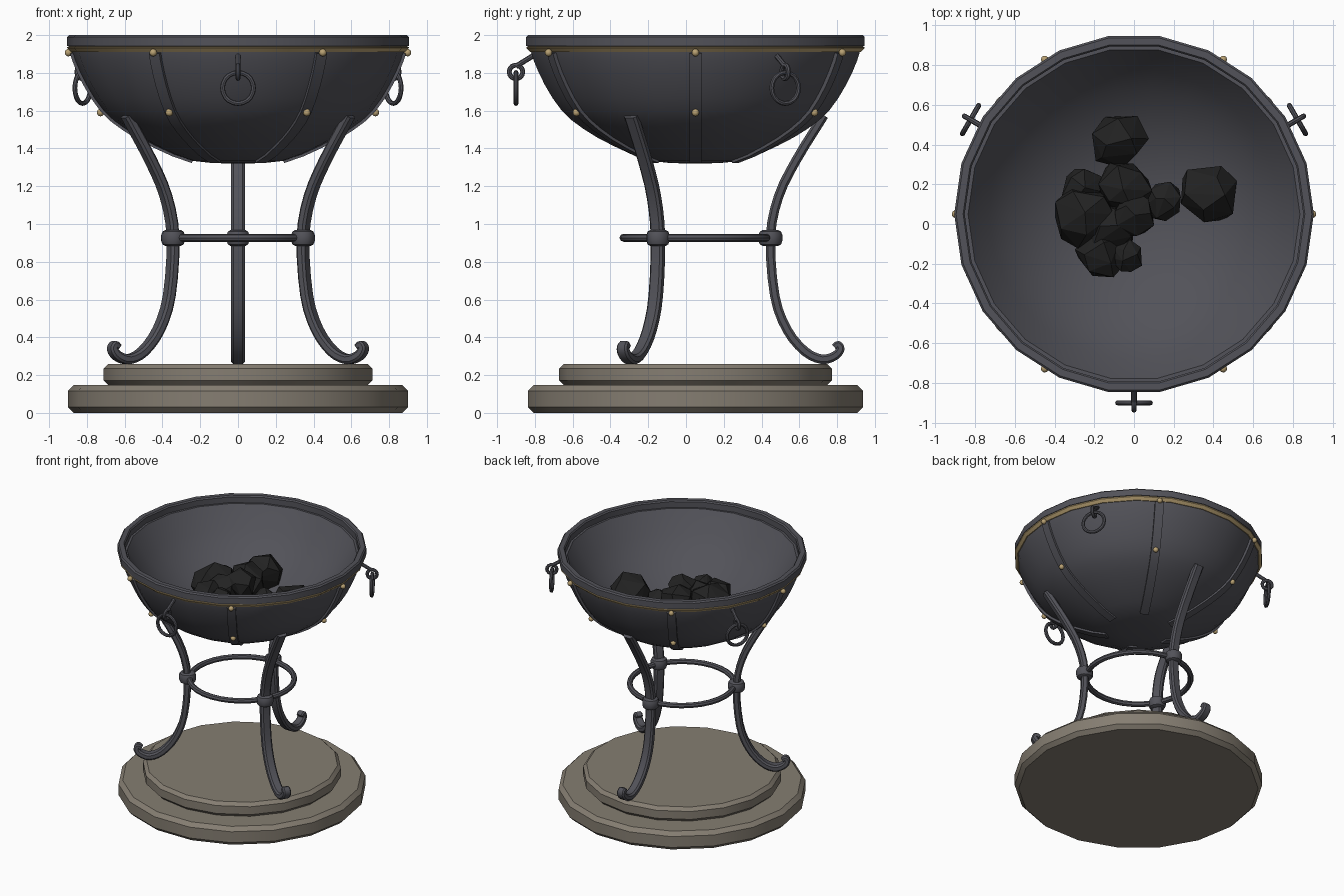
import bpy, bmesh, math, random
from mathutils import Matrix, Vector

random.seed(4)
if "Cube" in bpy.data.objects:
    bpy.data.objects.remove(bpy.data.objects["Cube"])

AXIS = Vector((0, 0.05, 0))   # the vertical axis of the brazier


def material(name, rgb):
    m = bpy.data.materials.new(name)
    m.use_nodes = True
    m.diffuse_color = (*rgb, 1)
    m.node_tree.nodes["Principled BSDF"].inputs["Base Color"].default_value = (*rgb, 1)
    return m


IRON = material("dark_iron", (0.085, 0.085, 0.1))
STONE = material("stone", (0.235, 0.207, 0.167))
BRASS = material("brass", (0.48, 0.355, 0.17))
COAL = material("coal", (0.016, 0.016, 0.016))


def finish(bm, name, mat, angle=0, smooth=35):
    """Turn a bmesh into an object, spun about the brazier's axis."""
    bmesh.ops.recalc_face_normals(bm, faces=bm.faces)
    bm.transform(Matrix.Translation(AXIS) @ Matrix.Rotation(math.radians(angle), 4, "Z"))
    me = bpy.data.meshes.new(name)
    bm.to_mesh(me)
    bm.free()
    me.materials.append(mat)
    ob = bpy.data.objects.new(name, me)
    bpy.context.collection.objects.link(ob)
    if smooth:
        bpy.ops.object.select_all(action="DESELECT")
        ob.select_set(True)
        bpy.context.view_layer.objects.active = ob
        bpy.ops.object.shade_smooth_by_angle(angle=math.radians(smooth))
    return ob


def bridge(bm, rings, closed=False):
    """Join successive vertex rings with quads."""
    pairs = list(zip(rings, rings[1:])) + ([(rings[-1], rings[0])] if closed else [])
    for a, b in pairs:
        for i in range(len(a)):
            j = (i + 1) % len(a)
            bm.faces.new((a[i], a[j], b[j], b[i]))
    if not closed:
        bm.faces.new(rings[0])
        bm.faces.new(rings[-1])


def lathe(profile, sides, closed=False):
    """Revolve (radius, height) points; an open profile is capped."""
    bm = bmesh.new()
    rings = []
    for r, z in profile:
        rings.append([bm.verts.new((r * math.cos(t), r * math.sin(t), z))
                      for t in (math.tau * i / sides for i in range(sides))])
    bridge(bm, rings, closed)
    return bm


def spline(pts, steps=3):
    """Catmull-Rom points through a planar path."""
    p = [Vector(q) for q in pts]
    p = [2 * p[0] - p[1]] + p + [2 * p[-1] - p[-2]]
    out = []
    for a, b, c, d in zip(p, p[1:], p[2:], p[3:]):
        for k in range(steps):
            t = k / steps
            out.append(0.5 * (2 * b + (c - a) * t + (2 * a - 5 * b + 4 * c - d) * t * t
                              + (3 * b - a - 3 * c + d) * t ** 3))
    return out + [p[-2]]


def sweep(path, section, taper=0):
    """Sweep a (sideways, normal) section in the x-z plane, thinning the last third."""
    bm = bmesh.new()
    rings = []
    for i, p in enumerate(path):
        d = (path[min(i + 1, len(path) - 1)] - path[max(i - 1, 0)]).normalized()
        f = 1 - taper * max(0, 3 * i / (len(path) - 1) - 2)
        rings.append([bm.verts.new((p.x + d.y * n * f, s * f, p.y - d.x * n * f))
                      for s, n in section])
    bridge(bm, rings)
    return bm


def circle(radius, sides, x=0):
    return [(x + radius * math.cos(math.tau * i / sides), radius * math.sin(math.tau * i / sides))
            for i in range(sides)]


def torus(major, minor, matrix, sides=24):
    bm = lathe(circle(minor, 8, major), sides, closed=True)
    bm.transform(matrix)
    return bm


def ball(x, z, radius):
    bm = bmesh.new()
    bmesh.ops.create_uvsphere(bm, u_segments=10, v_segments=7, radius=radius)
    bm.transform(Matrix.Translation((x, 0, z)))
    return bm


def tier(r, z0, z1, c):
    return lathe([(r - c, z0), (r, z0 + c), (r, z1 - c), (r - c, z1)], 18)


# Stepped stone plinth
finish(tier(0.90, 0, 0.147, 0.03), "lower_plinth", STONE)
finish(tier(0.722, 0.147, 0.26, 0.025), "upper_plinth", STONE, 90)

# Bowl: outer wall, squared rim and a shallower dished inside
outer = [(0.03, 1.32), (0.24, 1.334), (0.44, 1.414), (0.60, 1.504), (0.715, 1.6),
         (0.805, 1.735), (0.865, 1.865), (0.885, 1.938)]
outer = [tuple(p) for p in spline(outer, 2)]
rim = [(0.905, 1.942), (0.905, 1.99), (0.895, 2.0), (0.86, 2.0), (0.852, 1.99), (0.852, 1.945)]
dish_r, dish_floor = 0.835, 1.445
depth = 1.945 - dish_floor
ball_r = (dish_r ** 2 + depth ** 2) / (2 * depth)
inner = []
for i in range(9):
    r = dish_r * (1 - i / 8.2)
    inner.append((r, dish_floor + ball_r - math.sqrt(ball_r ** 2 - r ** 2)))
finish(lathe(outer + rim + inner, 22), "bowl", IRON)

# Brass band under the rim, sloping in toward the bowl
band = [(0.86, 1.911), (0.885, 1.911), (0.904, 1.931), (0.904, 1.938), (0.86, 1.94)]
finish(lathe(band, 22, closed=True), "brass_band", BRASS)

# Riveted straps down the outside of the bowl
strap_path = [Vector(p) for p in outer if 0.2 < p[0] < 0.88]
flat = [(-0.032, -0.008), (0.032, -0.008), (0.032, 0.012), (-0.032, 0.012)]
for a in range(0, 360, 60):
    finish(sweep(strap_path, flat), "bowl_strap", IRON, a)
    for r, z in ((0.898, 1.907), (0.728, 1.59)):
        finish(ball(r, z, 0.02), "rivet", BRASS, a)

# Three curved legs with scrolled feet and collars
leg_path = spline([(0.68, 1.575), (0.535, 1.34), (0.44, 1.145), (0.397, 0.925), (0.42, 0.62),
                   (0.485, 0.44), (0.58, 0.325), (0.67, 0.284), (0.738, 0.302),
                   (0.768, 0.338), (0.755, 0.362), (0.735, 0.348)])
w, h, c = 0.037, 0.025, 0.012
bar = [(-w, -h + c), (-w + c, -h), (w - c, -h), (w, -h + c),
       (w, h - c), (w - c, h), (-w + c, h), (-w, h - c)]
for a in (90, 210, 330):
    finish(sweep(leg_path, bar, 0.3), "leg", IRON, a)
    collar = lathe([(0.04, 0.883), (0.056, 0.892), (0.063, 0.91), (0.063, 0.942),
                    (0.056, 0.96), (0.04, 0.969)], 10)
    collar.transform(Matrix.Translation((0.397, 0, 0)))
    finish(collar, "leg_collar", IRON, a)

# Round stretcher tying the legs together
finish(torus(0.381, 0.021, Matrix.Translation((0, 0, 0.927)), 32), "stretcher_ring", IRON)

# Hanging ring handles: bracket, eye and ring
for a in (30, 150, 270):
    pin = sweep([Vector((0.84, 1.903)), Vector((0.95, 1.835))], circle(0.014, 8))
    finish(pin, "handle_bracket", IRON, a)
    eye = Matrix.Translation((0.95, 0, 1.805)) @ Matrix.Rotation(math.pi / 2, 4, "X")
    finish(torus(0.036, 0.013, eye, 14), "handle_eye", IRON, a)
    hang = Matrix.Translation((0.95, 0, 1.72)) @ Matrix.Rotation(math.pi / 2, 4, "Y")
    finish(torus(0.082, 0.013, hang, 20), "handle_ring", IRON, a)

# Heap of faceted coals: hulls of evenly spread, jittered points
coals = [(-0.075, 0.37, 1.62, 0.15), (0.375, 0.105, 1.6, 0.158), (0.15, 0.065, 1.57, 0.1),
         (-0.05, 0.14, 1.65, 0.145), (0.0, -0.01, 1.7, 0.115), (-0.25, -0.01, 1.65, 0.16),
         (-0.16, -0.2, 1.61, 0.135), (-0.04, -0.21, 1.64, 0.09), (-0.26, 0.12, 1.61, 0.115),
         (-0.11, -0.07, 1.63, 0.14)]
for x, y, z, r in coals:
    bm = bmesh.new()
    n = 17
    for i in range(n):
        u = 1 - 2 * (i + 0.5) / n
        t = 2.4 * i + random.uniform(-0.45, 0.45)
        s = math.sqrt(1 - u * u)
        bm.verts.new(Vector((s * math.cos(t), s * math.sin(t), u)) * r * random.uniform(0.9, 1.06))
    bmesh.ops.convex_hull(bm, input=bm.verts)
    loose = [v for v in bm.verts if not v.link_faces]
    bmesh.ops.delete(bm, geom=loose, context="VERTS")
    bm.transform(Matrix.Translation((x, y, z)) @ Matrix.Rotation(random.uniform(0, 6), 4, (1, 1, 0)))
    finish(bm, "coal_lump", COAL, smooth=0)
